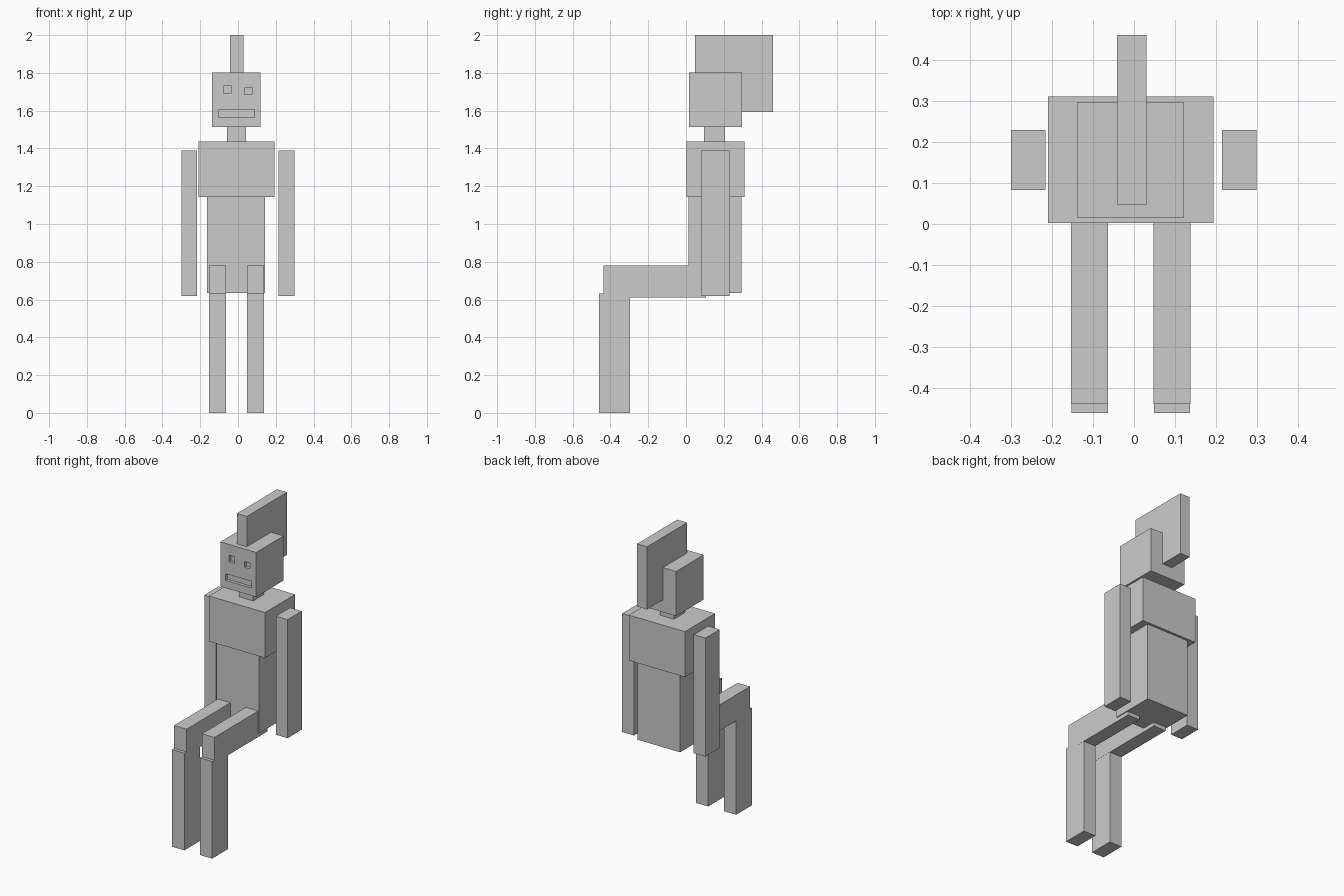
import bpy

if "Cube" in bpy.data.objects:
    bpy.data.objects.remove(bpy.data.objects["Cube"])


def box(name, x, y, z):
    """Axis-aligned block from its (min, max) range on each axis."""
    bpy.ops.mesh.primitive_cube_add(size=1, location=[sum(r) / 2 for r in (x, y, z)])
    ob = bpy.context.object
    ob.name = name
    ob.scale = [r[1] - r[0] for r in (x, y, z)]
    bpy.ops.object.transform_apply(location=False, rotation=False, scale=True)
    return ob


# Torso and neck
box("abdomen", (-0.164, 0.143), (0.012, 0.295), (0.635, 1.15))
box("chest", (-0.21, 0.193), (0.002, 0.311), (1.142, 1.437))
box("neck", (-0.058, 0.043), (0.095, 0.207), (1.43, 1.52))

# Head with recessed eyes and mouth
head = box("head", (-0.137, 0.12), (0.015, 0.297), (1.513, 1.803))
features = {
    "eye_left_cutter": ((-0.074, -0.037), (1.69, 1.733)),
    "eye_right_cutter": ((0.037, 0.074), (1.685, 1.722)),
    "mouth_cutter": ((-0.10, 0.087), (1.563, 1.606)),
}
for name, (x, z) in features.items():
    cutter = box(name, x, (-0.05, 0.035), z)
    cutter.hide_render = True
    cutter.display_type = 'WIRE'
    cut = head.modifiers.new(name, 'BOOLEAN')
    cut.operation = 'DIFFERENCE'
    cut.solver = 'EXACT'
    cut.object = cutter

# Head crest
box("crest", (-0.042, 0.03), (0.048, 0.46), (1.593, 2.0))

# Arms hanging beside the torso
for side, x in (("left", (-0.30, -0.216)), ("right", (0.214, 0.298))):
    box("arm_" + side, x, (0.083, 0.229), (0.618, 1.388))

# Seated legs: horizontal thighs, vertical shins
for side, x in (("left", (-0.153, -0.063)), ("right", (0.048, 0.137))):
    box("thigh_" + side, x, (-0.438, 0.107), (0.61, 0.779))
    # Shin is a hair narrower so the overlapping sides do not coincide
    box("shin_" + side, (x[0] + 0.0005, x[1] - 0.0005), (-0.46, -0.297), (0.0, 0.631))
